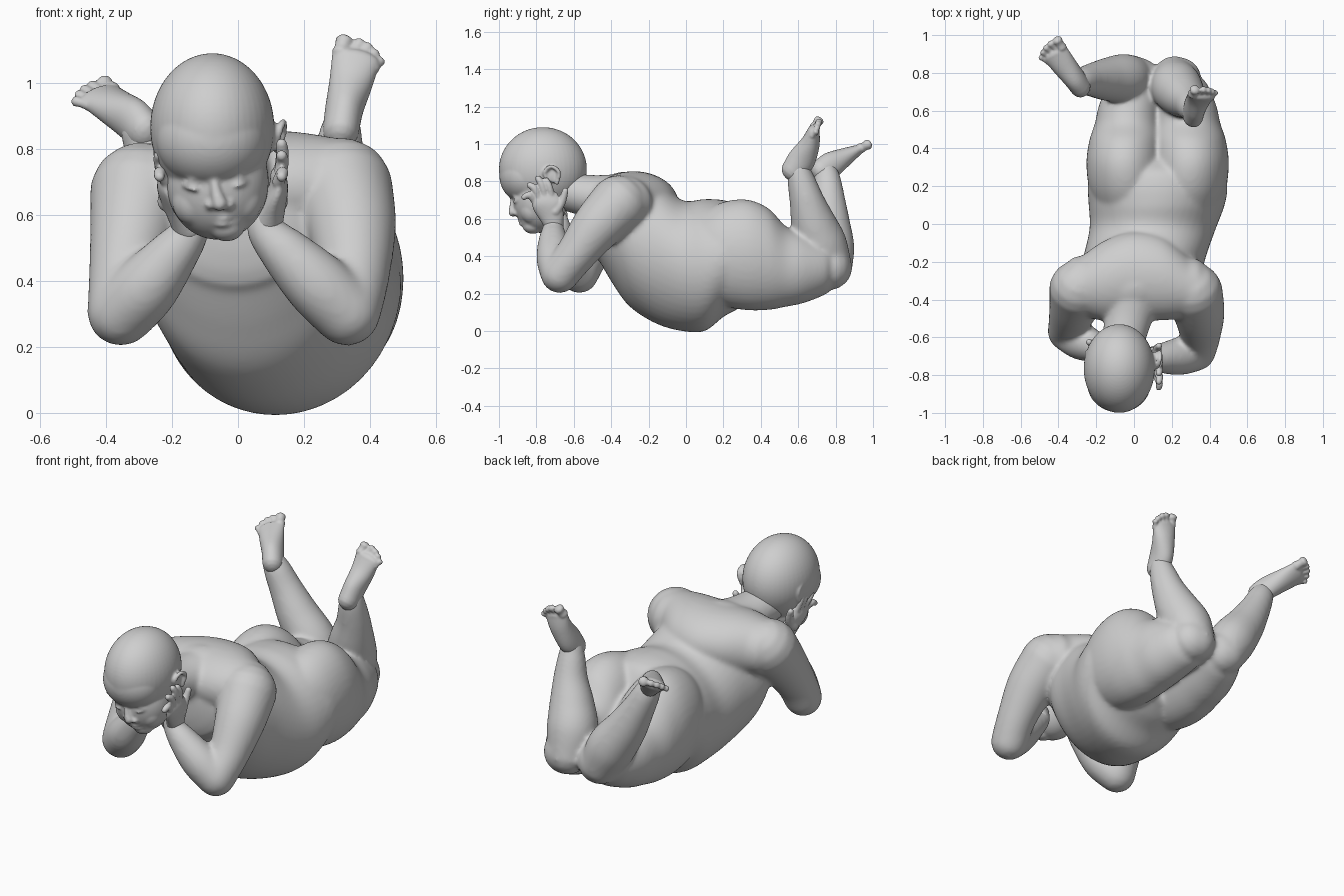
import bpy, bmesh, math
from mathutils import Vector, Matrix

skin = bpy.data.materials.new("plain grey")
skin.diffuse_color = (0.62, 0.62, 0.62, 1)


def spline(rows, t):
    """Smooth interpolation through rows of numbers."""
    i = min(int(t), len(rows) - 2)
    f = t - i
    p = [rows[max(0, min(len(rows) - 1, i + k))] for k in (-1, 0, 1, 2)]
    return [0.5 * (2 * b + (c - a) * f + (2 * a - 5 * b + 4 * c - d) * f * f
                   + (3 * b - a - 3 * c + d) * f ** 3) for a, b, c, d in zip(*p)]


def loft(bm, rows, side=(1, 0, 0), axis=None, cap=1.0, steps=6, seg=28):
    """Closed tube with round ends; rows are x, y, z, radius along side, other radius."""
    rows = [r if len(r) == 5 else (*r, r[3]) for r in rows]
    n = (len(rows) - 1) * steps
    pts = [spline(rows, k / steps) for k in range(n + 1)]
    rings = []

    def ring(c, d, a, b):
        u = Vector(side) - Vector(side).dot(d) * d
        if u.length < 1e-3:
            u = d.orthogonal()
        u.normalize()
        v = d.cross(u)
        rings.append([bm.verts.new(c + u * a * math.cos(q) + v * b * math.sin(q))
                      for q in (2 * math.pi * j / seg for j in range(seg))])

    for k, p in enumerate(pts):
        c = Vector(p[:3])
        d = Vector(axis) if axis else (Vector(pts[min(n, k + 1)][:3]) - Vector(pts[max(0, k - 1)][:3])).normalized()
        depth = min(p[3], p[4]) * cap
        ends = [math.radians(q) for q in (84, 65, 45, 22)]
        if k == 0:
            for q in ends:
                ring(c - d * depth * math.sin(q), d, p[3] * math.cos(q), p[4] * math.cos(q))
        ring(c, d, p[3], p[4])
        if k == n:
            for q in reversed(ends):
                ring(c + d * depth * math.sin(q), d, p[3] * math.cos(q), p[4] * math.cos(q))
    for r, s in zip(rings, rings[1:]):
        for j in range(seg):
            bm.faces.new((r[j], r[(j + 1) % seg], s[(j + 1) % seg], s[j]))
    bm.faces.new(rings[0][::-1])
    bm.faces.new(rings[-1])


def ball(bm, c, r):
    r = r if isinstance(r, tuple) else (r, r, r)
    m = Matrix.Translation(c) @ Matrix.Diagonal((*r, 1))
    bmesh.ops.create_uvsphere(bm, u_segments=48, v_segments=32, radius=1, matrix=m)


def finish(name, bm, voxel, smooth):
    """Fuse the overlapping volumes into one soft skin."""
    bmesh.ops.recalc_face_normals(bm, faces=bm.faces)
    me = bpy.data.meshes.new(name)
    bm.to_mesh(me)
    bm.free()
    me.materials.append(skin)
    ob = bpy.data.objects.new(name, me)
    bpy.context.collection.objects.link(ob)
    me.shade_smooth()
    rem = ob.modifiers.new("fuse", 'REMESH')
    rem.mode = 'VOXEL'
    rem.voxel_size = voxel
    rem.use_smooth_shade = True
    sm = ob.modifiers.new("soften", 'SMOOTH')
    sm.factor = 0.5
    sm.iterations = smooth


# ---- body: torso, neck, arms and legs fused ----
bm = bmesh.new()
loft(bm, [(-.01, -.46, .58, .25, .21), (0, -.39, .545, .29, .295), (.02, -.3, .49, .325, .36),
          (.06, -.16, .42, .325, .38), (.10, -.02, .35, .335, .35), (.12, .1, .353, .36, .353),
          (.125, .2, .388, .37, .312), (.125, .28, .395, .35, .275), (.125, .34, .38, .3, .21)],
     axis=(0, 1, 0), cap=.25, seg=48)
# shoulder girdle and upper back
loft(bm, [(-.27, -.325, .665, .16, .15), (-.15, -.30, .675, .215, .165), (0, -.275, .68, .235, .172),
          (.16, -.29, .685, .22, .168), (.29, -.335, .685, .16, .15)], (0, 1, 0), axis=(1, 0, 0), cap=.9, seg=40)
loft(bm, [(0, -.36, .71, .15, .13), (-.03, -.5, .72, .125, .115), (-.07, -.66, .75, .11, .1)])  # neck
for s in (1, -1):                                       # buttocks and thighs
    loft(bm, [(.125 + s * a, y, z, rx, rz) for a, y, z, rx, rz in (
        (.15, .04, .41, .15, .2), (.165, .18, .412, .195, .272), (.174, .32, .408, .203, .296),
        (.17, .44, .385, .192, .272), (.16, .535, .345, .172, .215), (.15, .63, .335, .16, .185),
        (.125, .74, .335, .138, .142), (.11, .775, .34, .12, .12))], axis=(0, 1, 0), cap=.9, seg=40)
# calves
loft(bm, [(.215, .775, .34, .115), (.225, .725, .46, .136), (.26, .68, .58, .12),
          (.293, .645, .70, .093), (.307, .615, .81, .074), (.312, .605, .86, .062)])
loft(bm, [(0, .775, .34, .115), (-.06, .77, .45, .13), (-.15, .765, .58, .112),
          (-.225, .762, .71, .088), (-.275, .755, .81, .073), (-.295, .75, .85, .062)])
# upper arms and forearms
loft(bm, [(.315, -.36, .68, .155), (.345, -.475, .56, .135), (.35, -.59, .41, .108), (.33, -.675, .305, .102)])
loft(bm, [(.33, -.675, .305, .102), (.24, -.70, .39, .1), (.15, -.71, .48, .08), (.085, -.71, .55, .058),
          (.08, -.71, .60, .05)])
loft(bm, [(-.295, -.345, .665, .155), (-.32, -.44, .54, .13), (-.345, -.525, .4, .108), (-.355, -.57, .305, .102)])
loft(bm, [(-.355, -.57, .305, .102), (-.28, -.62, .38, .1), (-.205, -.65, .47, .08), (-.145, -.67, .55, .058),
          (-.145, -.68, .60, .05)])
finish("body", bm, .012, 10)

# ---- head with face and ears ----
bm = bmesh.new()
ball(bm, (-.078, -.765, .865), (.188, .235, .225))      # cranium
ball(bm, (-.08, -.845, .83), (.168, .153, .15))         # forehead
ball(bm, (-.062, -.78, .70), (.155, .145, .175))        # face
ball(bm, (-.13, -.82, .645), (.07, .07, .08))           # cheeks
ball(bm, (.005, -.82, .65), (.07, .07, .08))
ball(bm, (-.035, -.82, .565), (.055, .055, .045))       # chin
ball(bm, (-.045, -.845, .59), (.065, .04, .04))         # mouth mound
loft(bm, [(-.075, -.925, .72, .012), (-.066, -.928, .67, .016), (-.056, -.925, .635, .024)])  # nose
for x in (-.083, -.029):
    ball(bm, (x, -.905, .63), (.018, .022, .016))       # nostril wings
for z, r, y in ((.590, .009, -.890), (.572, .010, -.882)):  # lips
    loft(bm, [(-.09, y + .025, z + .004, .005), (-.045, y, z, r), (.005, y + .025, z + .012, .005)], (0, 0, 1))
for x, z in ((-.133, .69), (-.002, .703)):              # eyes and lids
    ball(bm, (x, -.892, z), (.03, .028, .02))
    for h in (.018, -.015):
        loft(bm, [(x - .036, -.89, z, .004), (x, -.921, z + h, .005), (x + .036, -.89, z, .004)], (0, 0, 1))
for x, s in ((.112, 1), (-.24, -.4)):                   # ears
    ball(bm, (x, -.71, .835), (.014, .034, .045))
    loft(bm, [(x, -.74, .80, .01), (x + s * .012, -.755, .85, .011), (x + s * .025, -.72, .88, .011),
              (x + s * .025, -.68, .85, .011), (x + s * .01, -.69, .79, .011)])
finish("head", bm, .007, 5)


# ---- hands cupping the cheeks ----
def hand(name, wx, px, tx, dy):
    bm = bmesh.new()
    loft(bm, [(wx, -.705 + dy, .565, .052, .05), ((wx + px) / 2, -.72 + dy, .62, .068, .04),
              (px, -.745 + dy, .68, .078, .03), (px, -.755 + dy, .72, .07, .024)], (0, 1, 0))
    for by, ty, tz, r in ((-.812, -.866, .735, .019), (-.782, -.835, .80, .02),
                          (-.75, -.79, .835, .02), (-.715, -.748, .825, .019)):
        loft(bm, [(px, by + dy, .70, r), (px * .35 + tx * .65 + .006 * (1 if tx > 0 else -1),
                                          (by + ty) / 2 + dy, (.72 + tz) / 2, r),
                  (tx, ty + dy, tz - r, r * .85)], seg=16)
    loft(bm, [(px, -.70 + dy, .64, .03), (px, -.665 + dy, .69, .023), (tx, -.645 + dy, .75, .017)], seg=16)
    finish(name, bm, .006, 3)


hand("right_hand", .085, .122, .132, 0)
hand("left_hand", -.15, -.215, -.238, .02)


# ---- feet with five toes each ----
def foot(name, sole, tips, side):
    bm = bmesh.new()
    loft(bm, sole, side)
    a, b = Vector(sole[-1][:3]), Vector(side).normalized()
    for i, tip in enumerate(tips):
        r = .028 if i == 0 else .02 - i * .0008
        base = a + b * (i - 1.8) * .028
        mid = base.lerp(Vector(tip), .55)
        loft(bm, [(*base, r), (*mid, r * .85), (*tip, r)], side, seg=16, cap=.7)
    finish(name, bm, .006, 3)


foot("right_foot",
     [(.312, .575, .855, .055, .068), (.322, .62, .92, .058, .074), (.342, .662, 1.0, .066, .054),
      (.357, .682, 1.07, .074, .033)],
     [(.322, .71, 1.125), (.37, .712, 1.12), (.394, .708, 1.108), (.414, .702, 1.09), (.43, .696, 1.066)],
     (.108, -.015, -.05))
foot("left_foot",
     [(-.285, .728, .855, .055, .066), (-.318, .775, .888, .058, .07), (-.37, .84, .925, .066, .052),
      (-.415, .9, .957, .072, .033)],
     [(-.406, .972, .997), (-.443, .955, .99), (-.466, .934, .978), (-.482, .91, .963), (-.492, .883, .945)],
     (-.08, -.085, -.05))
